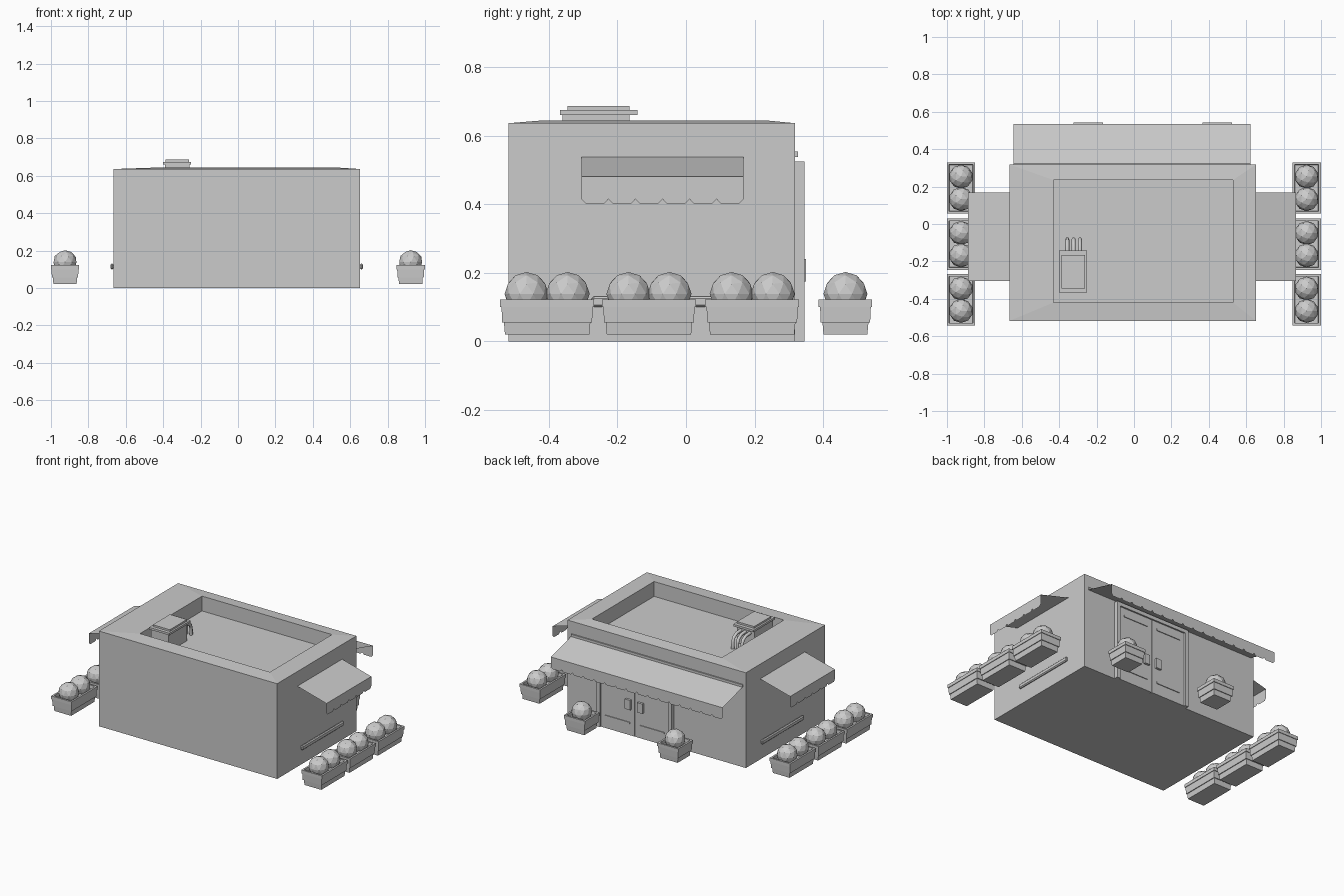
import bpy, bmesh
from mathutils import Matrix, Vector

cube = bpy.data.objects.get("Cube")
if cube:
    bpy.data.objects.remove(cube, do_unlink=True)

grey = bpy.data.materials.new("plain grey")
grey.use_nodes = True
tint = (0.6, 0.6, 0.6, 1)
grey.diffuse_color = tint
grey.node_tree.nodes["Principled BSDF"].inputs["Base Color"].default_value = tint


def finish(bm, name, recalc=True):
    if recalc:
        bmesh.ops.recalc_face_normals(bm, faces=bm.faces)
    mesh = bpy.data.meshes.new(name)
    bm.to_mesh(mesh)
    bm.free()
    mesh.materials.append(grey)
    obj = bpy.data.objects.new(name, mesh)
    bpy.context.collection.objects.link(obj)
    return obj


def box(name, x, y, z):
    bm = bmesh.new()
    size = Vector((x[1] - x[0], y[1] - y[0], z[1] - z[0]))
    mid = Vector((x[0] + x[1], y[0] + y[1], z[0] + z[1])) / 2
    bmesh.ops.create_cube(bm, size=1, matrix=Matrix.Translation(mid) @ Matrix.Diagonal(size).to_4x4())
    return finish(bm, name)


def loft(name, rings):
    """Closed solid through rectangular rings (x0, x1, y0, y1, z)."""
    bm = bmesh.new()
    loops = [[bm.verts.new(p) for p in ((a, c, z), (b, c, z), (b, d, z), (a, d, z))]
             for a, b, c, d, z in rings]
    for low, high in zip(loops, loops[1:]):
        for i in range(4):
            j = (i + 1) % 4
            bm.faces.new((low[i], low[j], high[j], high[i]))
    bm.faces.new(loops[0][::-1])
    bm.faces.new(loops[-1])
    return finish(bm, name)


# Building shell with a sunken roof
OUT = (-0.665, 0.652, -0.518, 0.318)
INN = (-0.43, 0.53, -0.42, 0.235)
loft("building", [OUT + (0,), OUT + (0.636,), INN + (0.644,), INN + (0.545,)])


# Awnings: sloping sheet and scalloped valance
def awning(name, start, end, out, reach, scallops):
    start, end, out = Vector(start), Vector(end), Vector(out)
    along = (end - start) / scallops
    up = Vector((0, 0, 1))
    bm = bmesh.new()
    edge = start + out * reach

    def face(*points):
        bm.faces.new([bm.verts.new(p) for p in points])

    face(start + up * 0.538, end + up * 0.538,
         end + out * reach + up * 0.48, edge + up * 0.48)
    for i in range(scallops):
        a, b = edge + along * i, edge + along * (i + 1)
        face(a + up * 0.48, b + up * 0.48, b + up * 0.415, b - along * 0.15 + up * 0.402,
             a + along * 0.15 + up * 0.402, a + up * 0.415)
    return finish(bm, name, recalc=False)


awning("right_awning", (-0.665, -0.305, 0), (-0.665, 0.168, 0), (-1, 0, 0), 0.222, 6)
awning("left_awning", (0.652, 0.168, 0), (0.652, -0.305, 0), (1, 0, 0), 0.215, 6)
awning("back_awning", (-0.645, 0.318, 0), (0.623, 0.318, 0), (0, 1, 0), 0.217, 16)
box("awning_rail", (-0.645, 0.623), (0.315, 0.326), (0.537, 0.553))

# Side bumper rails
for side, wall in (("right", -0.665), ("left", 0.652)):
    sign = 1 if wall > 0 else -1
    rail = box(side + "_rail", sorted((wall, wall + sign * 0.017)), (-0.275, 0.165), (0.1, 0.13))
    bevel = rail.modifiers.new("rounded", "BEVEL")
    bevel.width = 0.006

# Double door in a frame
X0, X1 = -0.135, 0.42
MID = (X0 + X1) / 2
box("door_jamb_right", (X0, X0 + 0.025), (0.315, 0.345), (0, 0.525))
box("door_jamb_left", (X1 - 0.025, X1), (0.315, 0.345), (0, 0.525))
box("door_lintel", (X0 + 0.025, X1 - 0.025), (0.315, 0.345), (0.5, 0.525))
for side, a, b in (("right", X0 + 0.025, MID - 0.002), ("left", MID + 0.002, X1 - 0.025)):
    box(side + "_door", (a, b), (0.315, 0.335), (0, 0.5))
    for label, z in (("kick", 0.075), ("top", 0.44)):
        box(f"{side}_door_{label}_trim", (a + 0.035, b - 0.035), (0.335, 0.34), (z, z + 0.012))
    c = MID + (0.045 if side == "left" else -0.045)
    box(side + "_door_handle", (c - 0.02, c + 0.02), (0.335, 0.35), (0.175, 0.24))

# Rooftop cooling unit
box("unit_body", (-0.39, -0.26), (-0.36, -0.165), (0.545, 0.66))
box("unit_lid", (-0.4, -0.25), (-0.367, -0.142), (0.66, 0.674))
box("unit_cap", (-0.388, -0.262), (-0.345, -0.165), (0.674, 0.686))
for i in range(3):
    x = -0.357 + i * 0.034
    curve = bpy.data.curves.new("unit_pipe", "CURVE")
    curve.dimensions = "3D"
    curve.bevel_depth = 0.011
    curve.bevel_resolution = 1
    path = curve.splines.new("POLY")
    points = [(-0.17, 0.635), (-0.12, 0.632), (-0.092, 0.615), (-0.082, 0.59), (-0.082, 0.545)]
    path.points.add(len(points) - 1)
    for point, (y, z) in zip(path.points, points):
        point.co = (x, y, z, 1)
    curve.materials.append(grey)
    bpy.context.collection.objects.link(bpy.data.objects.new(f"unit_pipe_{i + 1}", curve))


# Stepped planters with faceted round bushes
def planter(name, x, y, half_x, half_y, bushes):
    def ring(inset, z):
        return (x - half_x + inset, x + half_x - inset, y - half_y + inset, y + half_y - inset, z)

    loft(name, [ring(0.014, 0.02), ring(0.011, 0.055), ring(0.006, 0.055), ring(0.004, 0.1),
                ring(0, 0.1), ring(0, 0.122), ring(0.012, 0.122), ring(0.014, 0.1)])
    for i, dy in enumerate(bushes):
        bm = bmesh.new()
        bmesh.ops.create_icosphere(bm, subdivisions=2, radius=0.064,
                                   matrix=Matrix.Translation((x, y + dy, 0.138)))
        finish(bm, f"{name}_bush_{i + 1}")


for side, x in (("right", -0.925), ("left", 0.923)):
    for i, y in enumerate((-0.405, -0.108, 0.193)):
        planter(f"{side}_planter_{i + 1}", x, y, 0.076, 0.137, (-0.06, 0.06))
for side, x in (("right", -0.245), ("left", 0.445)):
    planter(f"back_{side}_planter", x, 0.465, 0.078, 0.078, (0,))
